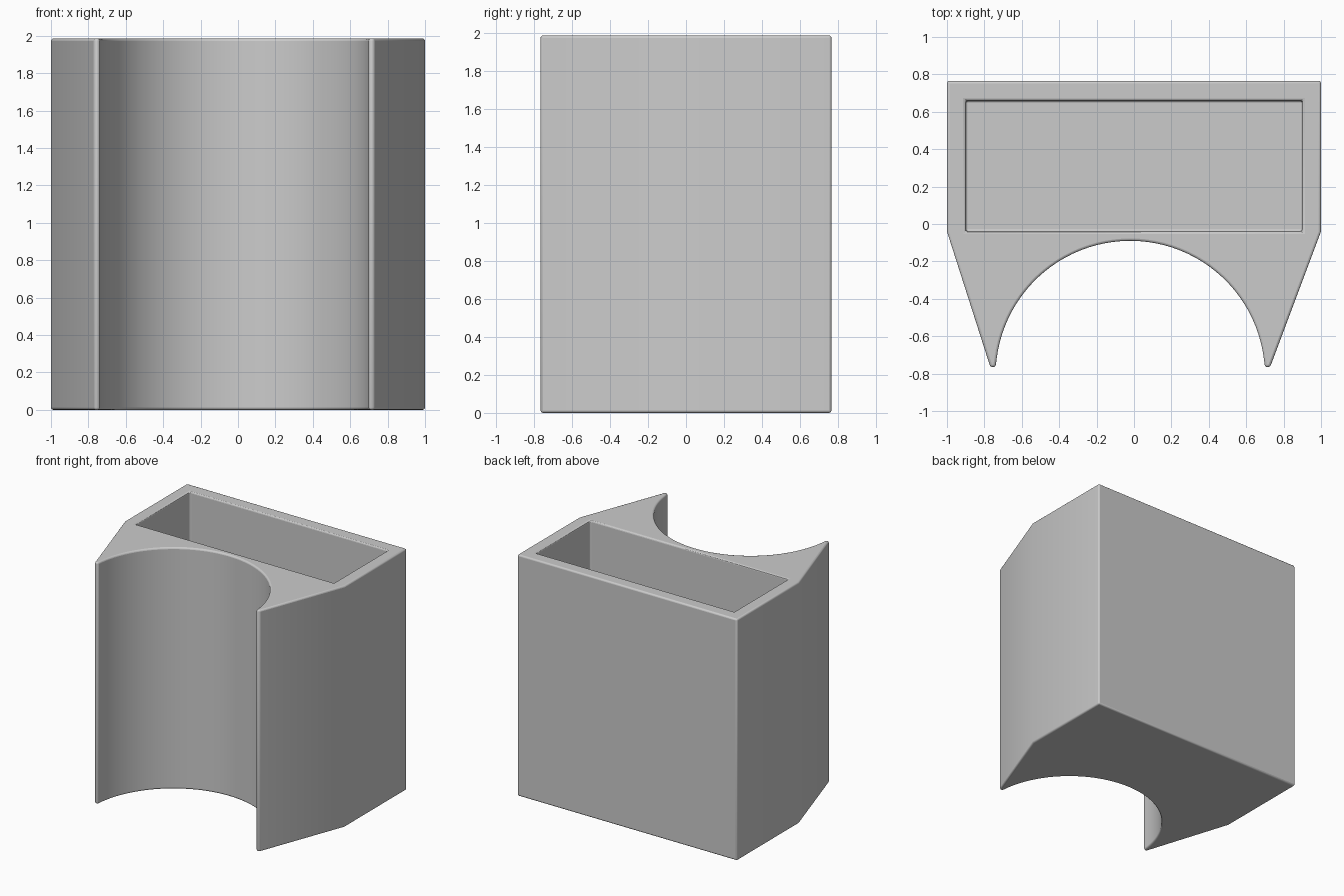
import bpy, bmesh, math

cube = bpy.data.objects.get("Cube")
if cube:
    bpy.data.objects.remove(cube, do_unlink=True)

HEIGHT = 1.985
FLOOR = 0.1

grey = bpy.data.materials.new("plain grey")
grey.use_nodes = True
grey.diffuse_color = (0.6, 0.6, 0.6, 1)
grey.node_tree.nodes["Principled BSDF"].inputs["Base Color"].default_value = (0.6, 0.6, 0.6, 1)


def prism(name, outline, bottom, top):
    """Extrude a flat outline into a closed upright solid."""
    bm = bmesh.new()
    base = bm.faces.new([bm.verts.new((x, y, bottom)) for x, y in outline])
    new = bmesh.ops.extrude_face_region(bm, geom=[base])["geom"]
    verts = [v for v in new if isinstance(v, bmesh.types.BMVert)]
    bmesh.ops.translate(bm, verts=verts, vec=(0, 0, top - bottom))
    bmesh.ops.recalc_face_normals(bm, faces=bm.faces)
    mesh = bpy.data.meshes.new(name)
    bm.to_mesh(mesh)
    bm.free()
    mesh.materials.append(grey)
    obj = bpy.data.objects.new(name, mesh)
    bpy.context.collection.objects.link(obj)
    return obj


# Round scoop in the front, from the left tip to the right tip
radius, cx, cy = 0.72, -0.02, -0.81
start = math.asin(0.045 / radius)
steps = 48
arc = []
for i in range(steps + 1):
    a = start + (math.pi - 2 * start) * i / steps
    arc.append((cx + radius * math.cos(a), cy + radius * math.sin(a)))

# Holder body with two pointed arms
back = 0.765
outline = [(-0.768, -back), (-1, -0.04), (-1, back), (1, back), (1, -0.04), (0.728, -back)]
outline += [(0.7, -back)] + arc[1:-1] + [(-0.74, -back)]
body = prism("holder_body", outline, 0, HEIGHT)

# Rectangular pocket open at the top
pocket = prism("pocket_cutter", [(-0.9, -0.04), (0.9, -0.04), (0.9, 0.66), (-0.9, 0.66)],
               FLOOR, HEIGHT + 0.2)
pocket.hide_render = True
pocket.hide_viewport = True

cut = body.modifiers.new("pocket", 'BOOLEAN')
cut.operation = 'DIFFERENCE'
cut.solver = 'EXACT'
cut.object = pocket

# Softened edges
soft = body.modifiers.new("soft_edges", 'BEVEL')
soft.width = 0.013
soft.segments = 3
soft.limit_method = 'ANGLE'
soft.angle_limit = math.radians(30)
soft.use_clamp_overlap = False

bpy.context.view_layer.objects.active = body
body.select_set(True)
bpy.ops.object.shade_smooth_by_angle(angle=math.radians(30))
